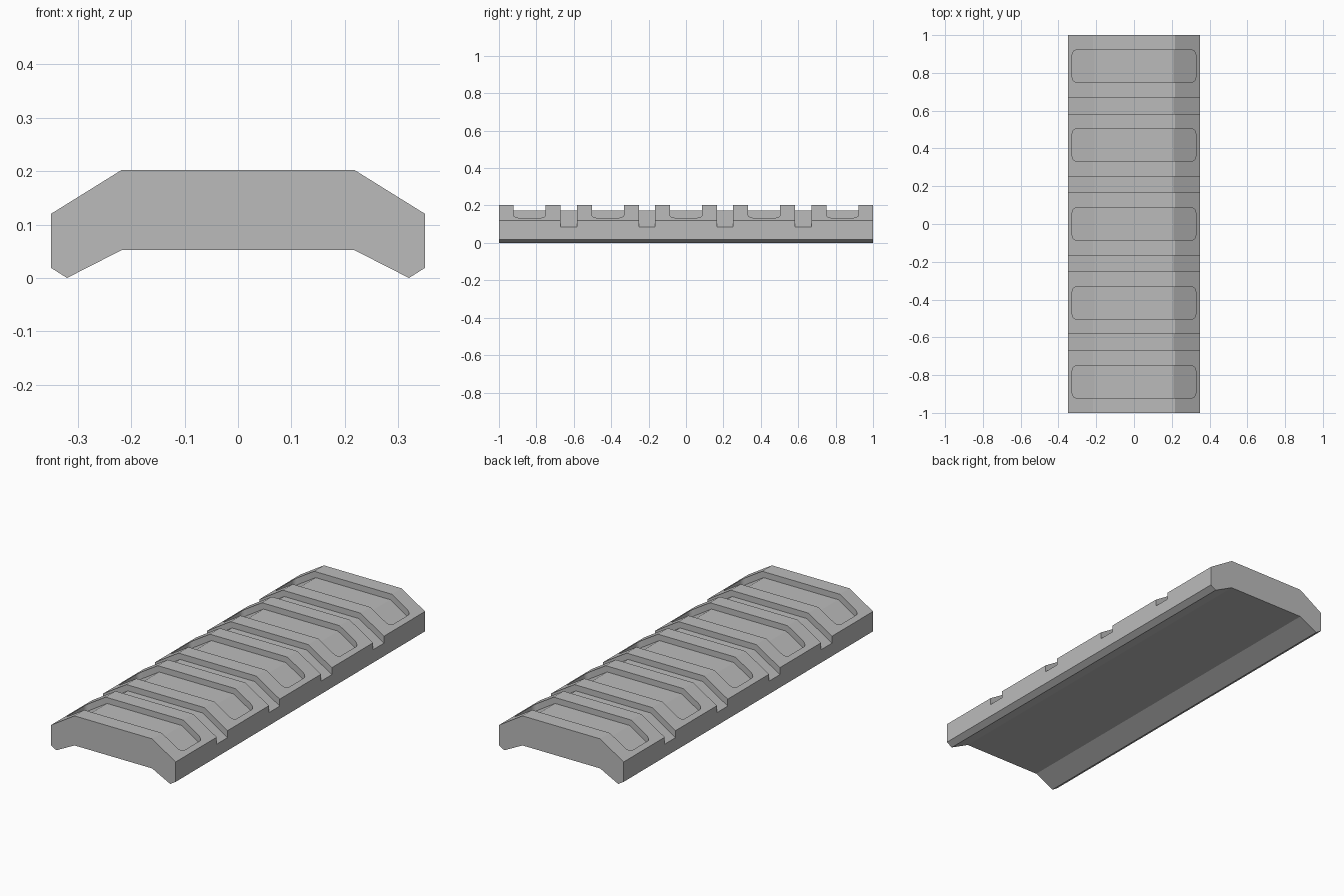
import bpy, bmesh, math
from mathutils import Vector

cube = bpy.data.objects.get("Cube")
if cube:
    bpy.data.objects.remove(cube, do_unlink=True)

PITCH = 0.418        # spacing of the pockets along the length
DEPTH = 0.03         # recess depth, measured square to the surface
SHOULDER, EDGE = 0.218, 0.35
TOP, SIDE = 0.202, 0.12


def mirrored(half):
    """Close a half outline, listed from top to bottom, across x = 0."""
    return half + [(-x, z) for x, z in reversed(half)]


def add_prism(bm, points, direction):
    """Extrude a closed polygon along a direction."""
    face = bm.faces.new([bm.verts.new(p) for p in points])
    grown = bmesh.ops.extrude_face_region(bm, geom=[face])["geom"]
    moved = [v for v in grown if isinstance(v, bmesh.types.BMVert)]
    bmesh.ops.translate(bm, verts=moved, vec=direction)


def make_object(name, prisms):
    bm = bmesh.new()
    for points, direction in prisms:
        add_prism(bm, points, Vector(direction))
    bmesh.ops.recalc_face_normals(bm, faces=bm.faces[:])
    mesh = bpy.data.meshes.new(name)
    bm.to_mesh(mesh)
    bm.free()
    obj = bpy.data.objects.new(name, mesh)
    bpy.context.scene.collection.objects.link(obj)
    return obj


def rounded_rectangle(hx, hy, cy, radius, steps=6):
    points = []
    for quarter, (sx, sy) in enumerate([(1, 1), (-1, 1), (-1, -1), (1, -1)]):
        for i in range(steps + 1):
            a = (quarter + i / steps) * math.pi / 2
            points.append((sx * (hx - radius) + radius * math.cos(a),
                           cy + sy * (hy - radius) + radius * math.sin(a), 0))
    return points


def apply_boolean(target, tool, operation):
    mod = target.modifiers.new("cut", "BOOLEAN")
    mod.operation, mod.solver, mod.object = operation, "EXACT", tool
    bpy.context.view_layer.objects.active = target
    bpy.ops.object.modifier_apply(modifier=mod.name)
    bpy.data.objects.remove(tool, do_unlink=True)


# Panel body: arched section run along the length
section = mirrored([(SHOULDER, TOP), (EDGE, SIDE), (EDGE, 0.019),
                    (0.32, 0), (SHOULDER, 0.052)])
body = make_object("rail_panel",
                   [([(x, -1, z) for x, z in section], (0, 2, 0))])

# Space above the recess floor, parallel to the upper surface
slope = (TOP - SIDE) / (EDGE - SHOULDER)
floor_x = SHOULDER - DEPTH * math.tan(math.atan(slope) / 2)
floor_z = TOP - DEPTH
reach = 0.45
roof = mirrored([(reach, 0.4), (reach, floor_z - slope * (reach - floor_x)),
                 (floor_x, floor_z)])
recesses = make_object("recess_cutter",
                       [([(x, -1.1, z) for x, z in roof], (0, 2.2, 0))])

# Footprints: five rounded pockets with four full-width grooves between them
footprints = [(rounded_rectangle(0.327, 0.0857, i * PITCH, 0.025), (0, 0, 0.3))
              for i in range(-2, 3)]
for i in range(4):
    y = (i - 1.5) * PITCH
    corners = [(-1, -1), (1, -1), (1, 1), (-1, 1)]
    footprints.append(([(0.4 * sx, y + 0.0435 * sy, 0) for sx, sy in corners],
                       (0, 0, 0.3)))
apply_boolean(recesses, make_object("footprint_cutter", footprints), "INTERSECT")
apply_boolean(body, recesses, "DIFFERENCE")

# Single grey finish
grey = bpy.data.materials.new("plain_grey")
grey.use_nodes = True
colour = (0.5, 0.5, 0.5, 1)
grey.diffuse_color = colour
grey.node_tree.nodes["Principled BSDF"].inputs["Base Color"].default_value = colour
body.data.materials.clear()
body.data.materials.append(grey)
for face in body.data.polygons:
    face.material_index = 0

# Smooth rounded pocket corners, crisp edges elsewhere
body.select_set(True)
bpy.context.view_layer.objects.active = body
bpy.ops.object.shade_smooth_by_angle(angle=math.radians(20))
